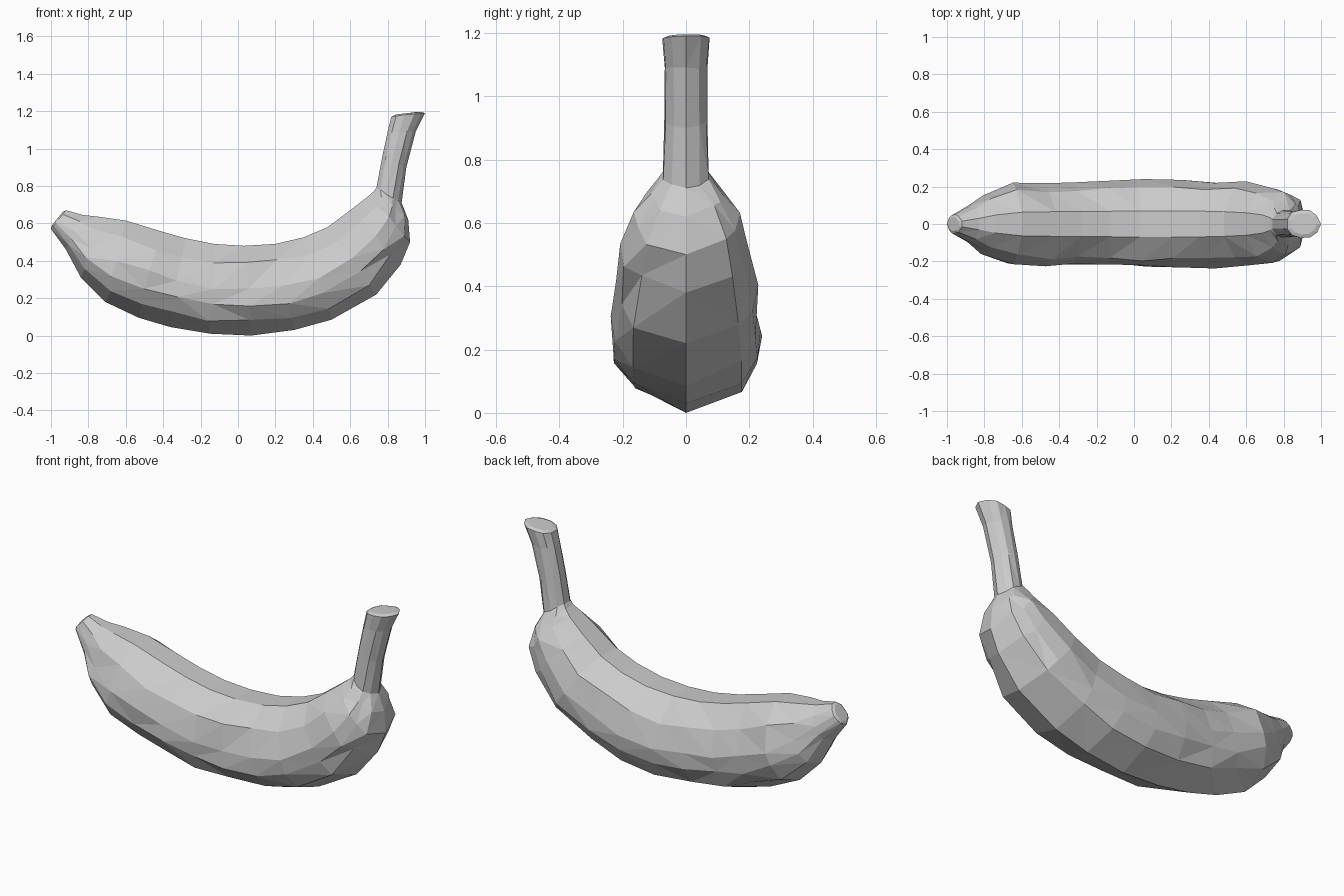
import bpy, bmesh, random
from mathutils import Vector

random.seed(4)
if "Cube" in bpy.data.objects:
    bpy.data.objects.remove(bpy.data.objects["Cube"])

# One flat grey for the whole fruit
grey = bpy.data.materials.new("plain_grey")
grey.use_nodes = True
colour = (0.6, 0.6, 0.6, 1)
grey.diffuse_color = colour
grey.node_tree.nodes["Principled BSDF"].inputs["Base Color"].default_value = colour

# Stations from blossom tip to stem: outer x, outer z, inner x, inner z, half width
stations = [
    (-1, .57, -.92, .67, .05), (-.92, .46, -.83, .645, .1),
    (-.84, .31, -.74, .635, .16), (-.71, .18, -.6, .615, .21),
    (-.53, .095, -.42, .56, .22), (-.36, .045, -.28, .52, .223),
    (-.15, .01, -.13, .49, .227), (.07, 0, .03, .48, .23),
    (.3, .03, .2, .49, .233), (.5, .085, .35, .525, .23),
    (.74, .22, .48, .58, .22), (.87, .38, .6, .67, .2),
    (.92, .5, .69, .74, .16), (.91, .62, .725, .77, .115),
    (.875, .71, .74, .79, .073), (.9, .9, .77, .95, .066),
    (.95, 1.09, .8, 1.09, .07), (1, 1.19, .82, 1.17, .077),
]

# Faceted cross-sections: (sideways, outer-to-inner fraction) for one half
body_half = [(.75, .16), (.96, .32), (1, .52), (.82, .8), (.3, 1)]
stem_half = [(.6, .12), (.95, .33), (1, .6), (.8, .85), (.35, 1)]


def section(half):
    return [(0, 0)] + half + [(-s, t) for s, t in reversed(half)]


def ring(bm, station, half, jitter):
    ox, oz, ix, iz, width = station
    outer, inner = Vector((ox, 0, oz)), Vector((ix, 0, iz))
    verts = []
    for s, t in section(half):
        p = outer.lerp(inner, t)
        p.y = s * width
        if 0 < t < 1:
            p += Vector([random.uniform(-jitter, jitter) for _ in range(3)])
        verts.append(bm.verts.new(p))
    return verts


def close_end(bm, verts, push):
    # Chamfered, slightly raised end face
    centre = sum((v.co for v in verts), Vector()) / len(verts)
    rim = [bm.verts.new(v.co.lerp(centre, .25) + push) for v in verts]
    bridge(bm, verts, rim)
    bm.faces.new(rim)


def bridge(bm, a, b):
    for i in range(len(a)):
        j = (i + 1) % len(a)
        bm.faces.new((a[i], a[j], b[j], b[i]))


# Peel: lofted body, blossom tip and stem in one skin
bm = bmesh.new()
rings = []
for i, st in enumerate(stations):
    in_stem = i > 13
    rings.append(ring(bm, st, stem_half if in_stem else body_half,
                      .003 if in_stem or i < 2 else .012))
for a, b in zip(rings, rings[1:]):
    bridge(bm, a, b)
close_end(bm, rings[0], Vector((-.006, 0, .004)))
close_end(bm, rings[-1], Vector((0, 0, .008)))
bmesh.ops.triangulate(bm, faces=[f for f in bm.faces if len(f.verts) == 4],
                      quad_method="SHORT_EDGE")
bmesh.ops.recalc_face_normals(bm, faces=bm.faces[:])

mesh = bpy.data.meshes.new("banana_peel")
bm.to_mesh(mesh)
bm.free()
mesh.materials.append(grey)
banana = bpy.data.objects.new("banana_peel", mesh)
bpy.context.collection.objects.link(banana)
